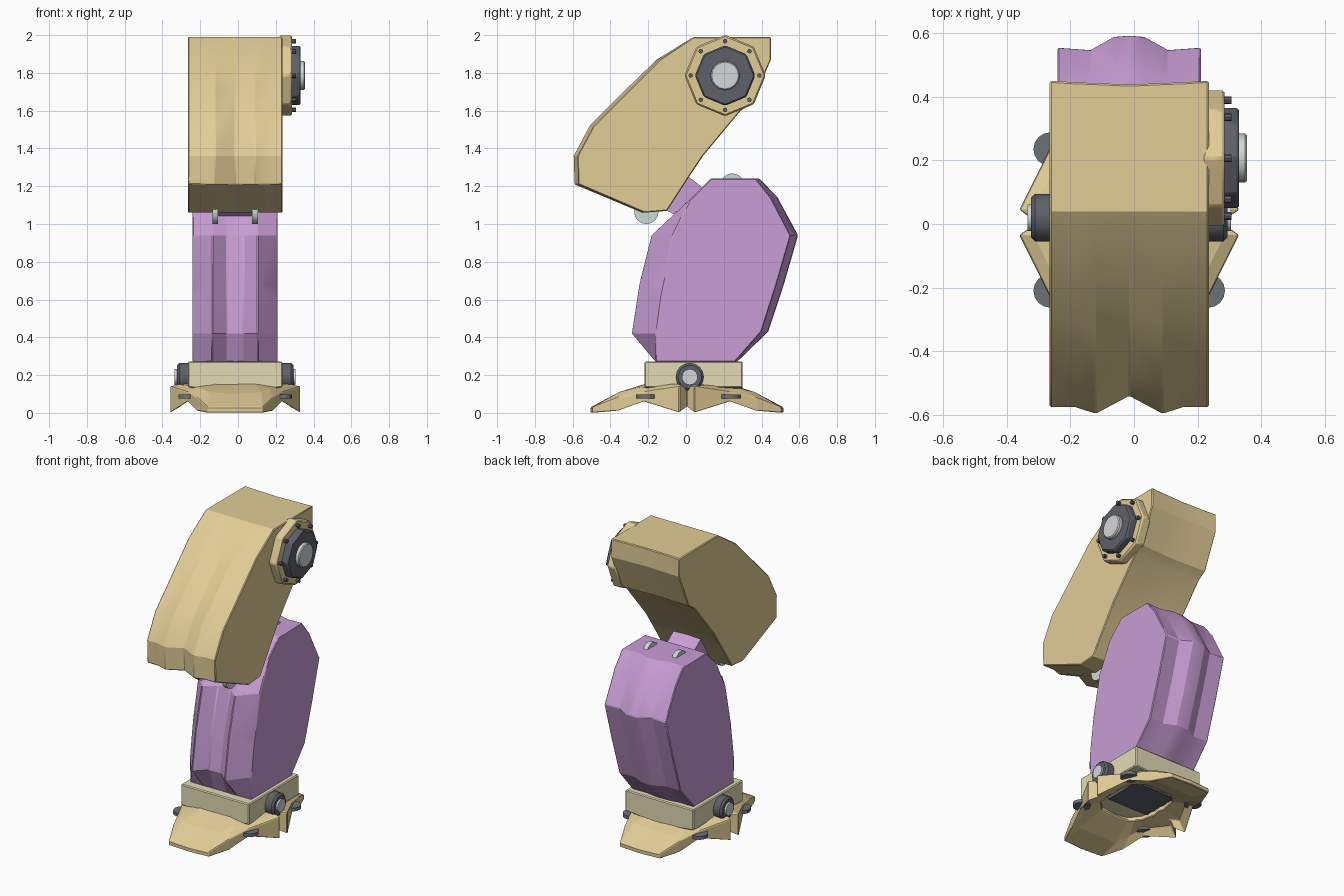
import bpy, bmesh, math
from mathutils import Matrix

cube = bpy.data.objects.get("Cube")
if cube:
    bpy.data.objects.remove(cube, do_unlink=True)

MID = -0.015  # the leg's centre plane


def material(name, rgb):
    mat = bpy.data.materials.new(name)
    mat.use_nodes = True
    mat.diffuse_color = (*rgb, 1)
    mat.node_tree.nodes["Principled BSDF"].inputs["Base Color"].default_value = (*rgb, 1)
    return mat


TAN = material("tan armour", (0.76, 0.61, 0.31))
PURPLE = material("purple armour", (0.58, 0.34, 0.66))
PALE = material("pale beige", (0.76, 0.71, 0.46))
DARK = material("dark grey metal", (0.11, 0.12, 0.14))
PAD = material("slate grey", (0.15, 0.17, 0.19))
LIGHT = material("light grey metal", (0.66, 0.68, 0.69))
GLASS = material("pale green grey", (0.6, 0.7, 0.66))


def finish(name, bm, mat, bevel=0, smooth=None):
    bmesh.ops.recalc_face_normals(bm, faces=bm.faces)
    mesh = bpy.data.meshes.new(name)
    bm.to_mesh(mesh)
    bm.free()
    mesh.materials.append(mat)
    obj = bpy.data.objects.new(name, mesh)
    bpy.context.collection.objects.link(obj)
    if bevel:
        mod = obj.modifiers.new("edge bevel", "BEVEL")
        mod.width = bevel
        mod.segments = 1
        mod.limit_method = "ANGLE"
        mod.angle_limit = math.radians(40)
    if smooth:
        bpy.ops.object.select_all(action="DESELECT")
        obj.select_set(True)
        bpy.context.view_layer.objects.active = obj
        bpy.ops.object.shade_smooth_by_angle(angle=math.radians(smooth))
    return obj


def bridge(bm, loops):
    """Join neighbouring closed loops of vertices with quads."""
    for a, b in zip(loops, loops[1:]):
        n = len(a)
        for i in range(n):
            j = (i + 1) % n
            bm.faces.new((a[i], a[j], b[j], b[i]))


def shell(name, columns, profile, mat, bevel):
    """Side profile swept across x; each column scales the front and back ridges."""
    bm = bmesh.new()
    loops = []
    for x, front, back in columns:
        loop = []
        for y, z, ridge in profile:
            factor = front if ridge < 0 else back
            loop.append(bm.verts.new((MID + x, y + ridge * factor, z)))
        loops.append(loop)
    bridge(bm, loops)
    bm.faces.new(loops[0])
    bm.faces.new(loops[-1])
    return finish(name, bm, mat, bevel, 22)


def mirrored(half):
    """Columns from the outside in; the last one lies on the centre plane."""
    return [(-x, f, b) for x, f, b in half] + [c for c in reversed(half[:-1])]


def disc(name, x0, x1, y, z, radius, sides, mat, bevel=0):
    """Disc with its axis along x."""
    bm = bmesh.new()
    place = Matrix.Translation(((x0 + x1) / 2, y, z)) @ Matrix.Rotation(math.pi / 2, 4, "Y")
    bmesh.ops.create_cone(bm, cap_ends=True, segments=sides, radius1=radius,
                          radius2=radius, depth=abs(x1 - x0), matrix=place)
    return finish(name, bm, mat, bevel, 30)


def box(name, centre, size, mat, bevel=0):
    bm = bmesh.new()
    bmesh.ops.create_cube(bm, size=1, matrix=Matrix.Translation(centre) @ Matrix.Diagonal((*size, 1)))
    return finish(name, bm, mat, bevel)


# Thigh armour with a fluted front and a shallow crease down the back
thigh_profile = [
    (0.04, 1.99, 0), (0.45, 1.99, 0.012), (0.45, 1.87, 0.012), (0.35, 1.64, 0.012),
    (0.29, 1.6, 0.012), (0.09, 1.36, 0.012), (0.01, 1.24, 0.012), (-0.1, 1.07, 0),
    (-0.22, 1.06, -0.02), (-0.57, 1.21, -0.035), (-0.575, 1.36, -0.035),
    (-0.49, 1.52, -0.035), (-0.31, 1.7, -0.035), (-0.14, 1.87, -0.025)]
thigh_columns = mirrored([(0.25, 0, 0), (0.17, 0, -0.4), (0.105, 0.6, -0.6), (0, -1, -1)])
shell("thigh_armour", thigh_columns, thigh_profile, TAN, 0.005)

# Shin armour with two front ridges and a raised calf
shin_profile = [
    (-0.16, 0.27, 0), (-0.16, 0.42, -0.13), (-0.125, 0.68, -0.125),
    (-0.07, 0.94, -0.115), (0.02, 1.13, 0), (0.13, 1.24, 0), (0.37, 1.24, 0.02),
    (0.45, 1.14, 0.035), (0.555, 0.94, 0.038), (0.48, 0.68, 0.038),
    (0.4, 0.43, 0.035), (0.26, 0.27, 0.01)]
shin_columns = mirrored([(0.225, 0, 0), (0.12, 1, -0.2), (0.045, 0.45, 0.9), (0, 0.45, 1)])
shell("shin_armour", shin_columns, shin_profile, PURPLE, 0.005)

# Knee link and its pins
knee_profile = [(-0.1, 1.07, 0), (0, 1.26, 0), (0.08, 1.2, 0), (0.1, 1.1, 0), (0, 1.02, 0)]
shell("knee_link", [(-0.1, 0, 0), (0.1, 0, 0)], knee_profile, PURPLE, 0)
for side, s in (("right", -1), ("left", 1)):
    x = MID + s * 0.105
    disc("upper_knee_pin_" + side, x - 0.015, x + 0.015, -0.21, 1.065, 0.065, 16, GLASS)
    disc("lower_knee_pin_" + side, x - 0.015, x + 0.015, 0.245, 1.205, 0.063, 16, GLASS)

# Hip joint on the outer side
HIP_Y, HIP_Z = 0.207, 1.786
disc("hip_plate", 0.22, 0.285, HIP_Y, HIP_Z, 0.215, 8, TAN, 0.008)
disc("hip_ring", 0.27, 0.33, HIP_Y, HIP_Z, 0.16, 8, DARK, 0.008)
disc("hip_cap", 0.32, 0.355, HIP_Y, HIP_Z, 0.077, 16, LIGHT, 0.006)
for k in range(8):
    a = k * math.pi / 4
    disc(f"hip_bolt_{k + 1}", 0.28, 0.306, HIP_Y + 0.182 * math.cos(a),
         HIP_Z + 0.182 * math.sin(a), 0.012, 8, DARK)

# Ankle block, its underside dipping to the middle, and side joints
block_outline = [(-0.25, 0.272), (-0.25, 0.135), (0, 0.11), (0.25, 0.135), (0.25, 0.272)]
bm = bmesh.new()
ends = [[bm.verts.new((MID + x, y, z)) for x, z in block_outline] for y in (-0.22, 0.3)]
bridge(bm, ends)
for end in ends:
    bm.faces.new(end)
finish("ankle_block", bm, PALE, 0.006)
for side, s in (("right", -1), ("left", 1)):
    disc("ankle_ring_" + side, MID + s * 0.23, MID + s * 0.308, 0.02, 0.19, 0.075, 16, DARK, 0.012)
    disc("ankle_cap_" + side, MID + s * 0.3, MID + s * 0.32, 0.02, 0.19, 0.042, 16, LIGHT)

# Foot: four toes joined by arches, open underneath
outer = [(0, 0.51), (0.145, 0.5), (0.2, 0.37), (0.25, 0.23), (0.345, 0.04), (0.29, 0)]
middle = [(0, 0.36), (0.14, 0.36), (0.18, 0.28), (0.22, 0.2), (0.3, 0.04), (0.26, 0)]
inner = [(0, 0.2), (0.1, 0.2), (0.13, 0.17), (0.16, 0.14), (0.18, 0.04), (0.17, 0)]
foot_rings = [
    (inner, [0.1] * 6),
    (middle, [0.03, 0.03, 0.06, 0.09, 0.07, 0.08]),
    (outer, [0, 0, 0.01, 0.06, 0, 0.03]),
    (outer, [0.03, 0.03, 0.08, 0.11, 0.14, 0.14]),
    (middle, [0.1, 0.11, 0.13, 0.14, 0.15, 0.15]),
    (inner, [0.16] * 6)]
bm = bmesh.new()
loops = []
for plan, heights in foot_rings:
    quarter = [(x, y, z) for (x, y), z in zip(plan, heights)]
    half = quarter + [(x, -y, z) for x, y, z in reversed(quarter[:-1])]
    ring = half + [(-x, y, z) for x, y, z in reversed(half[1:-1])]
    loops.append([bm.verts.new((MID + x, y + 0.005, z)) for x, y, z in ring])
bridge(bm, loops + loops[:1])
finish("foot", bm, TAN, 0.004)
box("sole_plate", (MID, 0.05, 0.115), (0.3, 0.26, 0.02), DARK)

# Flat grey pads let into the arches of the foot
for side, s in (("right", -1), ("left", 1)):
    for end, y in (("front", -0.21), ("back", 0.235)):
        bm = bmesh.new()
        bmesh.ops.create_cone(bm, cap_ends=True, segments=16, radius1=0.053, radius2=0.053,
                              depth=0.022, matrix=Matrix.Translation((MID + s * 0.248, y, 0.086)))
        finish(f"{end}_foot_pad_{side}", bm, PAD)
